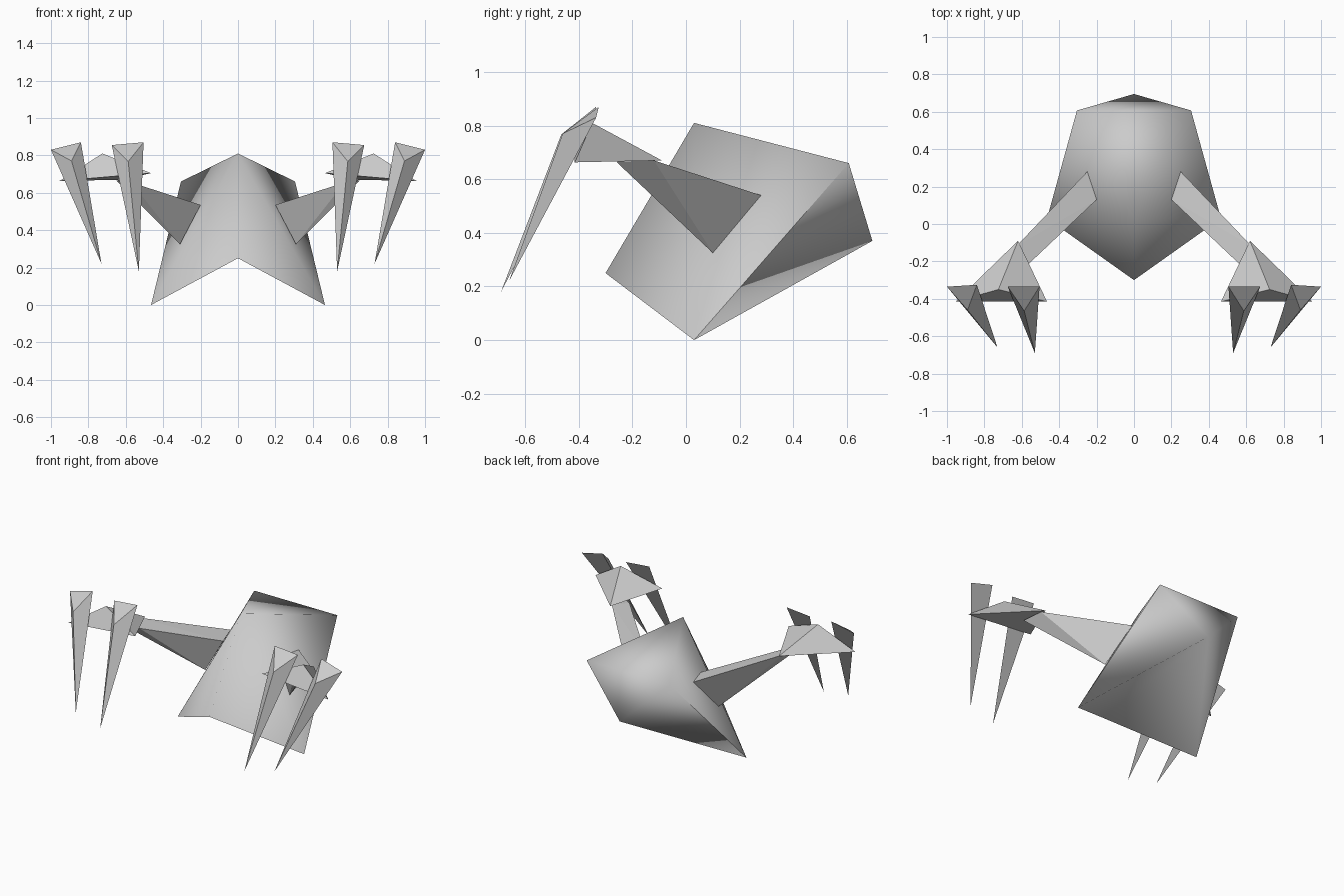
import bpy, bmesh, math

if "Cube" in bpy.data.objects:
    bpy.data.objects.remove(bpy.data.objects["Cube"])


def add_mesh(name, points, faces=None):
    """Make a faceted solid; without a face list it is the convex hull of the points."""
    bm = bmesh.new()
    vs = [bm.verts.new(p) for p in points]
    if faces:
        for f in faces:
            bm.faces.new([vs[i] for i in f])
    else:
        bmesh.ops.convex_hull(bm, input=vs)
    bmesh.ops.recalc_face_normals(bm, faces=bm.faces)
    mesh = bpy.data.meshes.new(name)
    bm.to_mesh(mesh)
    bm.free()
    ob = bpy.data.objects.new(name, mesh)
    bpy.context.collection.objects.link(ob)
    return ob


# Body: peak, nose, tail, side feet and rear shoulders, with a raised belly ridge
peak, nose, tail = (0, 0.03, 0.81), (0, -0.30, 0.25), (0, 0.695, 0.37)
body_points = [peak, nose, tail]
for s in (-1, 1):
    body_points += [(s * 0.465, 0.03, 0), (s * 0.305, 0.607, 0.66)]
body_faces = [(0, 4, 6), (2, 4, 6)]          # roof and rear plate
for foot, shoulder in ((3, 4), (5, 6)):
    body_faces += [(0, 1, foot), (0, foot, shoulder),
                   (foot, 2, shoulder), (1, 2, foot)]
body = add_mesh("body", body_points, body_faces)
bpy.context.view_layer.objects.active = body
body.select_set(True)
bpy.ops.object.shade_smooth_by_angle(angle=math.radians(84))

# Limb parts for the +x side, mirrored to the other
parts = {
    "arm": [(0.25, 0.28, 0.54), (0.20, 0.13, 0.535), (0.31, 0.10, 0.325),
            (0.63, -0.12, 0.67), (0.57, -0.22, 0.655), (0.65, -0.26, 0.665)],
    "hand": [(0.62, -0.09, 0.67), (0.465, -0.415, 0.705),
             (0.955, -0.415, 0.663), (0.725, -0.35, 0.81)],
    "inner_claw": [(0.675, -0.335, 0.855), (0.505, -0.335, 0.87),
                   (0.587, -0.465, 0.767), (0.53, -0.69, 0.18)],
    "outer_claw": [(1.0, -0.335, 0.83), (0.84, -0.325, 0.87),
                   (0.89, -0.46, 0.77), (0.73, -0.66, 0.22)],
}
for side, s in (("right", 1), ("left", -1)):
    for name, pts in parts.items():
        add_mesh(f"{side}_{name}", [(s * x, y, z) for x, y, z in pts])
